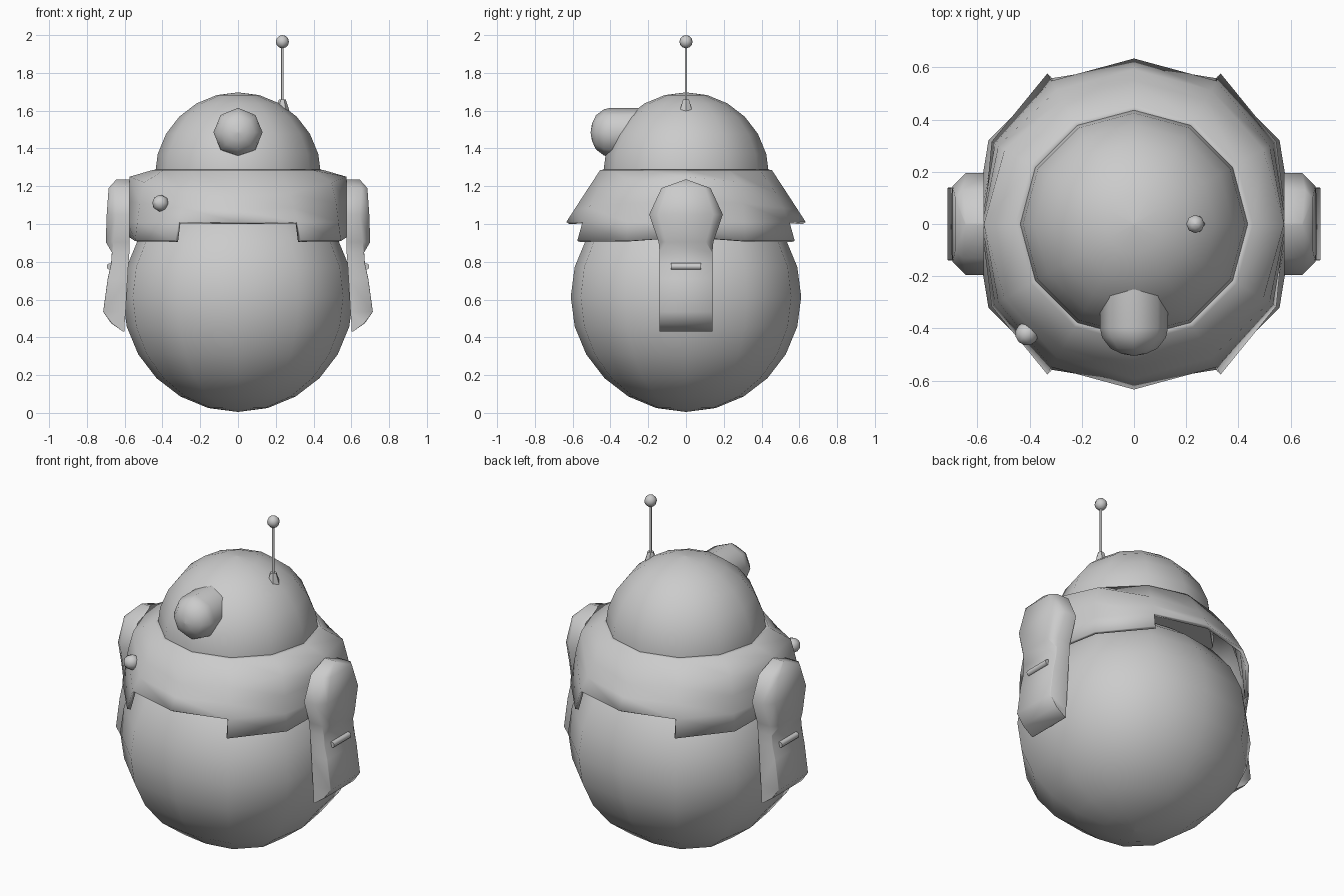
import bpy, bmesh
from math import sin, cos, pi, radians
from mathutils import Matrix, Vector

if "Cube" in bpy.data.objects:
    bpy.data.objects.remove(bpy.data.objects["Cube"])

SEG = 12


def finish(name, bm, angle=40):
    bmesh.ops.recalc_face_normals(bm, faces=bm.faces[:])
    me = bpy.data.meshes.new(name)
    bm.to_mesh(me)
    bm.free()
    me.shade_smooth()
    me.set_sharp_from_angle(angle=radians(angle))
    ob = bpy.data.objects.new(name, me)
    bpy.context.collection.objects.link(ob)
    return ob


def loft(name, rings, angle=40):
    """Skin a list of equally long point rings and cap both ends."""
    bm = bmesh.new()
    vs = [[bm.verts.new(p) for p in r] for r in rings]
    n = len(vs[0])
    for a, b in zip(vs, vs[1:]):
        for i in range(n):
            j = (i + 1) % n
            bm.faces.new((a[i], a[j], b[j], b[i]))
    bm.faces.new(vs[0])
    bm.faces.new(vs[-1])
    bmesh.ops.remove_doubles(bm, verts=bm.verts[:], dist=0.0005)
    return finish(name, bm, angle)


def lathe(name, profile, seg=SEG, matrix=Matrix(), angle=40, square=1.0):
    """Turn (radius, height) points around local z; square pushes out the diagonals."""
    rings = []
    for r, z in profile:
        ring = []
        for i in range(seg):
            a = 2 * pi * i / seg
            k = r if i % 3 == 0 else r * square
            ring.append(matrix @ Vector((k * cos(a), k * sin(a), z)))
        rings.append(ring)
    return loft(name, rings, angle)


def arc(r, zc, start, end, step):
    return [(max(r * cos(radians(a)), 0.001), zc + r * sin(radians(a)))
            for a in range(start, end + 1, step)]


# Round body, slightly squared in plan
lathe("body", arc(0.61, 0.615, -90, 90, 15), square=1.055)

# Domed head
lathe("head", [(0.435, 1.2)] + arc(0.44, 1.257, 0, 90, 15))

# Flared collar, squeezed at the sides, with longer side flaps
# each row: (height, radius) at 0, 30, 60 and 90 degrees from the side axis
rows = [[(1.29, 0.425)] * 4,
        [(1.285, 0.455)] * 4,
        [(1.25, 0.575), (1.22, 0.572), (1.16, 0.55), (1.14, 0.55)],
        [(1.12, 0.582), (1.11, 0.60), (1.085, 0.592), (1.075, 0.592)],
        [(1.01, 0.585), (1.01, 0.615), (1.01, 0.633), (1.01, 0.634)],
        [(0.93, 0.575), (0.91, 0.63), (0.91, 0.665), (0.91, 0.66)]]
bm = bmesh.new()
grid = []
for row in rows:
    ring = []
    for i in range(SEG):
        z, r = row[[0, 1, 2, 3, 2, 1][i % 6]]
        a = 2 * pi * i / SEG
        ring.append(bm.verts.new((r * cos(a), r * sin(a), z)))
    grid.append(ring)
for k in range(len(rows) - 1):
    for i in range(SEG):
        if k == len(rows) - 2 and i % 6 in (2, 3):
            continue
        j = (i + 1) % SEG
        bm.faces.new((grid[k][i], grid[k + 1][i], grid[k + 1][j], grid[k][j]))
for v in [v for v in bm.verts if not v.link_faces]:
    bm.verts.remove(v)
collar = finish("collar", bm, 75)
mod = collar.modifiers.new("thickness", 'SOLIDIFY')
mod.thickness = 0.02
mod.offset = -1

# Eye barrel with domed lens, pointing to -y
face_front = Matrix.Translation((0, 0, 1.485)) @ Matrix.Rotation(pi / 2, 4, 'X')
lathe("eye", [(0.13, 0.15), (0.13, 0.40), (0.122, 0.435), (0.09, 0.477),
              (0.045, 0.498), (0.001, 0.505)], 8, face_front, 50)

# Antenna
at = Matrix.Translation((0.235, 0, 0))
lathe("antenna_base", [(0.045, 1.57), (0.037, 1.60), (0.018, 1.66)], 6, at)
lathe("antenna_rod", [(0.007, 1.64), (0.007, 1.95)], 6, at, 70)
lathe("antenna_ball", arc(0.035, 1.965, -90, 90, 30), 8, at, 60)

# Small knob on the collar
direction = Vector((-0.7, -0.7, 0.1))
knob = Matrix.Translation((-0.41, -0.42, 1.11)) @ direction.to_track_quat('Z', 'Y').to_matrix().to_4x4()
lathe("collar_knob", arc(0.045, 0, -90, 90, 30), 8, knob, 60)

# Arms: height, half width, inner x, outer x, chamfer
arm_rows = [(1.235, 0.005, 0.575, 0.645, 0.0), (1.19, 0.13, 0.575, 0.685, 0.03),
            (1.05, 0.195, 0.575, 0.695, 0.05), (0.905, 0.145, 0.575, 0.70, 0.04),
            (0.85, 0.14, 0.575, 0.668, 0.003), (0.79, 0.14, 0.58, 0.672, 0.003),
            (0.71, 0.14, 0.585, 0.69, 0.003), (0.535, 0.14, 0.595, 0.714, 0.003),
            (0.475, 0.14, 0.60, 0.672, 0.003), (0.43, 0.14, 0.60, 0.608, 0.0)]
for side, s in (("right", 1), ("left", -1)):
    rings = [[(s * x, y, z) for x, y in
              ((xi, -w), (xo - c, -w), (xo, -w + c), (xo, w - c), (xo - c, w), (xi, w))]
             for z, w, xi, xo, c in arm_rows]
    loft(side + "_arm", rings, angle=50)
    # Elbow pin across the arm
    pin = Matrix.Translation((s * 0.677, 0, 0.775)) @ Matrix.Rotation(pi / 2, 4, 'X')
    lathe(side + "_elbow_pin", [(0.018, -0.08), (0.018, 0.08)], 8, pin, 50)
